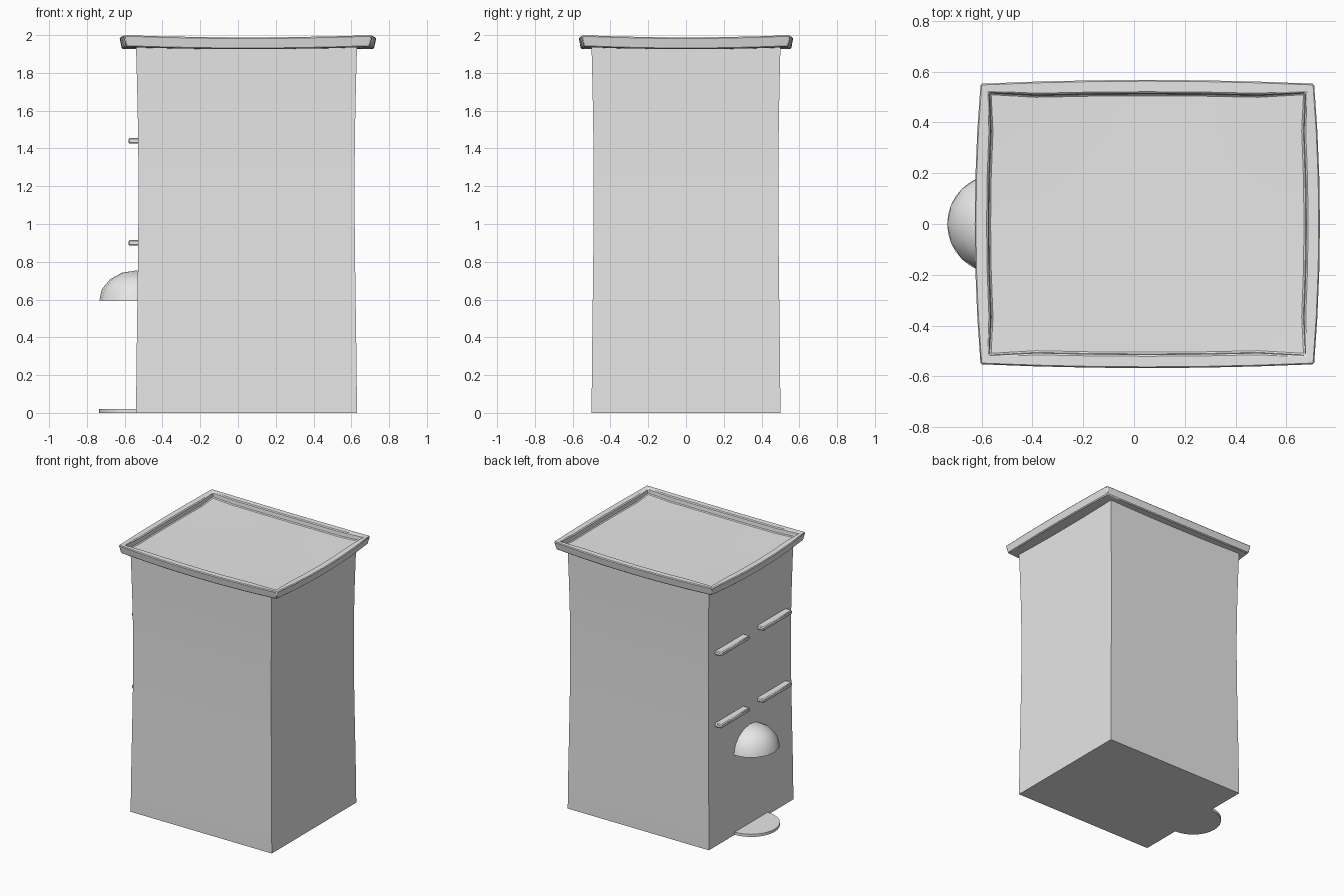
import bpy, bmesh, math
from mathutils import Vector, Matrix

cube = bpy.data.objects.get("Cube")
if cube:
    bpy.data.objects.remove(cube, do_unlink=True)

GREY = (0.8, 0.8, 0.8, 1.0)
plaster = bpy.data.materials.new("light_grey")
plaster.use_nodes = True
plaster.diffuse_color = GREY
plaster.node_tree.nodes["Principled BSDF"].inputs["Base Color"].default_value = GREY

WALL_X = -0.54          # plane of the facade
WALL_CX, WALL_W = 0.045, 1.17
WALL_H = 1.935


def finish(name, bm, bevel=0.0, angle=35):
    """Turn a bmesh into a shaded object."""
    bmesh.ops.recalc_face_normals(bm, faces=bm.faces)
    mesh = bpy.data.meshes.new(name)
    bm.to_mesh(mesh)
    bm.free()
    mesh.materials.append(plaster)
    obj = bpy.data.objects.new(name, mesh)
    bpy.context.collection.objects.link(obj)
    bpy.ops.object.select_all(action='DESELECT')
    obj.select_set(True)
    bpy.context.view_layer.objects.active = obj
    bpy.ops.object.shade_smooth_by_angle(angle=math.radians(angle))
    if bevel:
        mod = obj.modifiers.new("edge_bevel", 'BEVEL')
        mod.width, mod.segments = bevel, 1
        mod.limit_method, mod.angle_limit = 'ANGLE', math.radians(40)
    return obj


def box(lo, hi):
    lo, hi = Vector(lo), Vector(hi)
    bm = bmesh.new()
    bmesh.ops.create_cube(bm, size=1, matrix=Matrix.Translation((lo + hi) / 2)
                          @ Matrix.Diagonal((*(hi - lo), 1)))
    return bm


def cut(bm, axis, values):
    """Add loop cuts across one axis."""
    for value in values:
        point, normal = Vector(), Vector()
        point[axis], normal[axis] = value, 1
        bmesh.ops.bisect_plane(bm, geom=bm.verts[:] + bm.edges[:] + bm.faces[:],
                               plane_co=point, plane_no=normal)


def pinch(z):
    """Slight narrowing of the walls above mid height."""
    return 1 - 0.022 * math.sin(math.pi * (z / WALL_H) ** 1.4)


# Walls with recessed windows and doorway: (y low, y high, z low, z high, depth)
windows = [(y, y + 0.3, low, high, 0.04)
           for y in (-0.41, 0.09) for low, high in ((0.9, 1.28), (1.44, 1.79))]
recesses = windows + [(-0.16, 0.16, 0.02, 0.62, 0.06)]
walls = box((WALL_X, -0.5, 0), (WALL_X + WALL_W, 0.5, WALL_H))
cut(walls, 1, sorted({v for r in recesses for v in r[:2]}))
cut(walls, 2, sorted({v for r in recesses for v in r[2:4]} | {0.3, 1.1, 1.62}))
for y0, y1, z0, z1, depth in recesses:
    picked = []
    for face in walls.faces:
        c = face.calc_center_median()
        if c.x < WALL_X + 0.001 and y0 < c.y < y1 and z0 < c.z < z1:
            picked.append(face)
    new = bmesh.ops.extrude_face_region(walls, geom=picked)["geom"]
    bmesh.ops.translate(walls, vec=(depth, 0, 0),
                        verts=[g for g in new if isinstance(g, bmesh.types.BMVert)])
for v in walls.verts:
    s = pinch(v.co.z)
    v.co.x = WALL_CX + (v.co.x - WALL_CX) * s
    v.co.y *= s
finish("walls", walls)

# Window sills
for i, (y0, y1, z0, z1, depth) in enumerate(windows):
    sill = box((-0.58, y0 - 0.02, z0 - 0.015), (-0.505, y1 + 0.02, z0 + 0.015))
    finish(f"window_sill_{i + 1}", sill, bevel=0.006)

# Roof slab with raised rim, bowed outward and sagging between the corners
CX, HX, HY, TOP, BOTTOM = 0.0525, 0.6575, 0.553, 2.0, 1.938
roof = box((CX - HX, -HY, BOTTOM), (CX + HX, HY, TOP))
steps = (-0.66, -0.33, 0, 0.33, 0.66)
cut(roof, 0, [CX + HX * s for s in steps])
cut(roof, 1, [HY * s for s in steps])
roof.normal_update()
floor = [f for f in roof.faces if f.normal.z > 0.9]
bmesh.ops.inset_region(roof, faces=floor, thickness=0.052)
bmesh.ops.inset_region(roof, faces=floor, thickness=0.004, depth=-0.04)
for v in roof.verts:
    u, w = (v.co.x - CX) / HX, v.co.y / HY
    flare = 0.98 if v.co.z < BOTTOM + 0.001 else 1.0
    v.co.x = CX + (HX * u + 0.023 * u * (1 - w * w)) * flare
    v.co.y = (HY * w + 0.015 * w * (1 - u * u)) * flare
    v.co.z -= 0.012 * (1 - u * u * w * w)
finish("roof_cornice", roof, bevel=0.006)

# Domed awning over the door
dome = bmesh.new()
bmesh.ops.create_uvsphere(dome, u_segments=16, v_segments=8, radius=0.195,
                          matrix=Matrix.Diagonal((1, 1, 0.82, 1)))
for normal, point in (((0, 0, -1), (0, 0, 0)), ((1, 0, 0), (0.015, 0, 0))):
    res = bmesh.ops.bisect_plane(dome, geom=dome.verts[:] + dome.edges[:] + dome.faces[:],
                                 plane_co=point, plane_no=normal, clear_outer=True)
    rim = [g for g in res["geom_cut"] if isinstance(g, bmesh.types.BMEdge)]
    bmesh.ops.holes_fill(dome, edges=rim)
bmesh.ops.translate(dome, verts=dome.verts, vec=(WALL_X, 0, 0.594))
finish("door_awning", dome)

# Round doorstep
step = bmesh.new()
bmesh.ops.create_cone(step, cap_ends=True, segments=32, radius1=0.195, radius2=0.195,
                      depth=0.02, matrix=Matrix.Translation((WALL_X, 0, 0.01)))
finish("doorstep", step)

# Door knob
knob = bmesh.new()
bmesh.ops.create_uvsphere(knob, u_segments=12, v_segments=8, radius=0.018,
                          matrix=Matrix.Translation((WALL_X + 0.045, 0.09, 0.31)))
finish("door_knob", knob)
